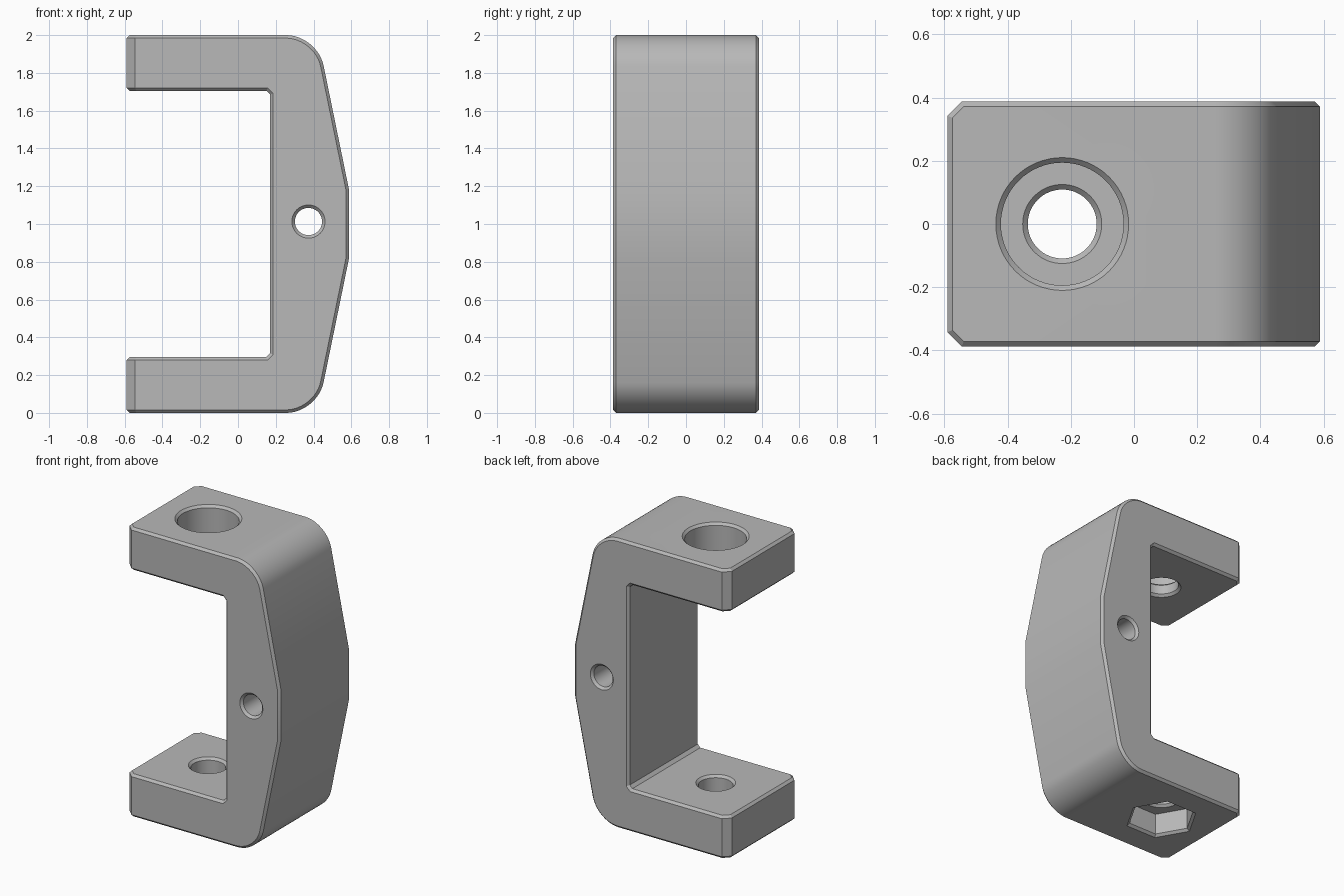
import bpy, bmesh
from math import cos, sin, pi, radians
from mathutils import Matrix, Vector

cube = bpy.data.objects.get("Cube")
if cube:
    bpy.data.objects.remove(cube, do_unlink=True)

HALF_W = 0.387      # half width along y
CH = 0.016          # small edge chamfer
HOLE_X = -0.227

grey = bpy.data.materials.new("plain_grey")
grey.use_nodes = True
colour = (0.48, 0.48, 0.48, 1)
grey.diffuse_color = colour
grey.node_tree.nodes["Principled BSDF"].inputs["Base Color"].default_value = colour


def make_object(name, bm):
    bmesh.ops.recalc_face_normals(bm, faces=bm.faces[:])
    mesh = bpy.data.meshes.new(name)
    bm.to_mesh(mesh)
    bm.free()
    mesh.materials.append(grey)
    obj = bpy.data.objects.new(name, mesh)
    bpy.context.collection.objects.link(obj)
    return obj


def bevel(bm, test, offset, segments=1):
    bm.edges.ensure_lookup_table()
    bmesh.ops.bevel(bm, geom=[e for e in bm.edges if test(e)], offset=offset,
                    offset_type='OFFSET', segments=segments, profile=0.5,
                    affect='EDGES', clamp_overlap=False)
    bm.normal_update()


def along(e, axis):
    d = (e.verts[1].co - e.verts[0].co).normalized()
    return abs(d[axis]) > 0.99


def mid(e):
    return (e.verts[0].co + e.verts[1].co) / 2


def lathe(name, profile, sides, matrix):
    """Closed solid from (radius, height) rings."""
    bm = bmesh.new()
    rings = [[bm.verts.new((r * cos(2 * pi * i / sides), r * sin(2 * pi * i / sides), h))
              for i in range(sides)] for r, h in profile]
    for a, b in zip(rings, rings[1:]):
        for i in range(sides):
            j = (i + 1) % sides
            bm.faces.new((a[i], a[j], b[j], b[i]))
    bm.faces.new(rings[0])
    bm.faces.new(rings[-1])
    bm.transform(matrix)
    return make_object(name, bm)


# C-shaped bracket: mirrored side profile, extruded along y
lower = [(0.17, 0.295), (-0.59, 0.295), (-0.59, 0), (0.42, 0), (0.588, 0.82)]
profile = lower + [(x, 2 - z) for x, z in reversed(lower)]
bm = bmesh.new()
face = bm.faces.new([bm.verts.new((x, -HALF_W, z)) for x, z in profile])
ext = bmesh.ops.extrude_face_region(bm, geom=[face])
bmesh.ops.translate(bm, vec=Vector((0, 2 * HALF_W, 0)),
                    verts=[v for v in ext["geom"] if isinstance(v, bmesh.types.BMVert)])
bmesh.ops.recalc_face_normals(bm, faces=bm.faces[:])

# Rounded outer corners, tiny inner corner chamfers, cut arm tips
bevel(bm, lambda e: along(e, 1) and 0.4 < mid(e).x < 0.45, 0.165, 12)
bevel(bm, lambda e: along(e, 1) and abs(mid(e).x - 0.17) < 0.01, 0.02)
bevel(bm, lambda e: along(e, 2) and mid(e).x < -0.58, 0.045)
# Chamfer round every outer rim
bevel(bm, lambda e: e.calc_face_angle_signed(0) > radians(40)
      and not (along(e, 2) and mid(e).x < -0.5), CH)
bracket = make_object("clamp_bracket", bm)

# Bolt, nut and cross-pin cutters with chamfered mouths
at_hole = Matrix.Translation((HOLE_X, 0, 0))
R, r = 0.194, 0.109
head_bore = lathe("bolt_head_cutter", [
    (R + CH + 0.02, 2.02), (R + CH, 2), (R, 2 - CH), (R, 1.8), (r + CH, 1.8),
    (r, 1.8 - CH), (r, 1.705 + CH), (r + CH, 1.705), (r + CH + 0.02, 1.685)], 64, at_hole)
lower_bore = lathe("lower_bolt_cutter", [
    (r + CH + 0.02, 0.315), (r + CH, 0.295), (r, 0.295 - CH),
    (r, 0.16 + CH), (r + CH, 0.16), (r + CH, 0.1)], 64, at_hole)
nut_pocket = lathe("nut_pocket_cutter", [
    (0.256, -0.02), (0.233, 0), (0.2145, CH), (0.2145, 0.16)], 6, at_hole)
p, w = 0.072, HALF_W
pin_bore = lathe("cross_pin_cutter", [
    (p + CH + 0.02, -w - 0.02), (p + CH, -w), (p, CH - w),
    (p, w - CH), (p + CH, w), (p + CH + 0.02, w + 0.02)], 48,
    Matrix.Translation((0.373, 0, 1.013)) @ Matrix.Rotation(pi / 2, 4, 'X'))

bpy.ops.object.select_all(action='DESELECT')
bpy.context.view_layer.objects.active = bracket
bracket.select_set(True)
for cutter in (head_bore, lower_bore, nut_pocket, pin_bore):
    cut = bracket.modifiers.new(cutter.name, 'BOOLEAN')
    cut.operation = 'DIFFERENCE'
    cut.solver = 'EXACT'
    cut.object = cutter
    bpy.ops.object.modifier_apply(modifier=cut.name)
    bpy.data.objects.remove(cutter, do_unlink=True)

bpy.ops.object.shade_smooth_by_angle(angle=radians(30))
